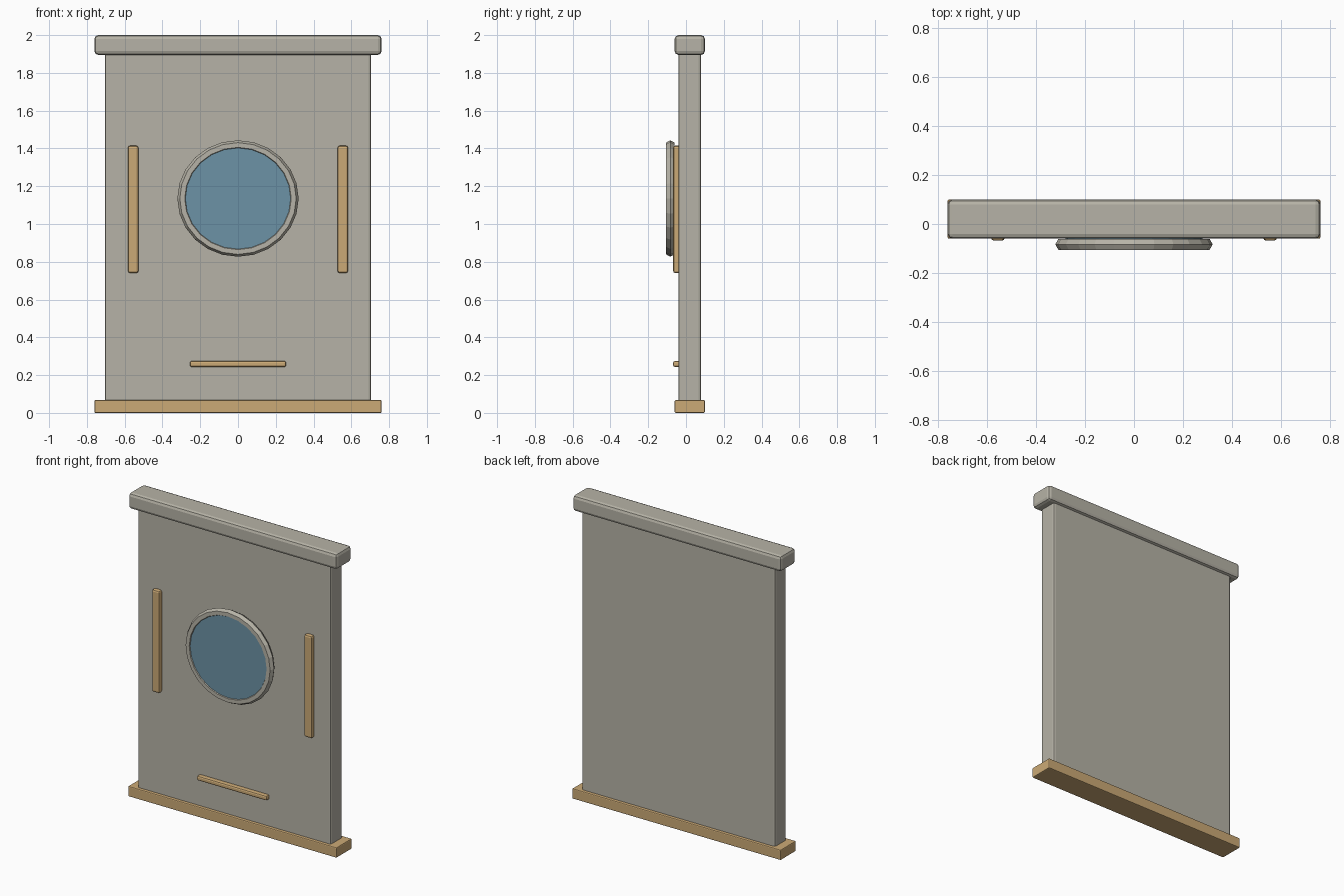
import bpy, bmesh, math
from mathutils import Matrix

if "Cube" in bpy.data.objects:
    bpy.data.objects.remove(bpy.data.objects["Cube"], do_unlink=True)


def material(name, colour):
    m = bpy.data.materials.new(name)
    m.use_nodes = True
    m.diffuse_color = (*colour, 1)
    node = next(n for n in m.node_tree.nodes if n.type == "BSDF_PRINCIPLED")
    node.inputs["Base Color"].default_value = (*colour, 1)
    node.inputs["Roughness"].default_value = 0.7
    return m


stone = material("warm grey", (0.47, 0.45, 0.385))
wood = material("tan wood", (0.60, 0.40, 0.18))
glass = material("blue glass", (0.15, 0.29, 0.38))


def add_object(name, bm, mat):
    bmesh.ops.recalc_face_normals(bm, faces=bm.faces)
    mesh = bpy.data.meshes.new(name)
    bm.to_mesh(mesh)
    bm.free()
    mesh.materials.append(mat)
    obj = bpy.data.objects.new(name, mesh)
    bpy.context.collection.objects.link(obj)
    return obj


def box(name, xs, ys, zs, mat, bevel):
    """Bevelled box given by its extents on each axis."""
    spans = (xs, ys, zs)
    centre = [(a + b) / 2 for a, b in spans]
    size = [b - a for a, b in spans]
    bm = bmesh.new()
    bmesh.ops.create_cube(bm, size=1, matrix=Matrix.Translation(centre) @ Matrix.Diagonal((*size, 1)))
    obj = add_object(name, bm, mat)
    mod = obj.modifiers.new("Bevel", "BEVEL")
    mod.width = bevel
    mod.segments = 2
    return obj


# Wall panel with its cap and sill
box("wall_panel", (-0.705, 0.705), (-0.04, 0.08), (0.03, 1.93), stone, 0.014)
box("top_cap", (-0.76, 0.76), (-0.06, 0.10), (1.895, 2), stone, 0.02)
box("base_sill", (-0.76, 0.76), (-0.06, 0.10), (0, 0.068), wood, 0.006)

# Wooden trim strips
for side, x in (("left", 0.555), ("right", -0.555)):
    box(side + "_trim", (x - 0.028, x + 0.028), (-0.068, -0.03), (0.74, 1.415), wood, 0.012)
box("lower_trim", (-0.255, 0.255), (-0.068, -0.03), (0.243, 0.275), wood, 0.01)

# Round window: slightly flattened ring of hexagonal section, and a pane
SIDES, SQUASH, WINDOW_Z = 24, 0.96, 1.135
ring = bmesh.new()
loops = []
for i in range(SIDES):
    a = math.tau * i / SIDES
    loop = []
    for j in range(6):
        b = math.tau * j / 6
        r = 0.295 + 0.026 * math.cos(b)
        y = -0.083 + 0.026 * math.sin(b)
        loop.append(ring.verts.new((r * math.cos(a), y, WINDOW_Z + SQUASH * r * math.sin(a))))
    loops.append(loop)
for i in range(SIDES):
    p, q = loops[i], loops[(i + 1) % SIDES]
    for j in range(6):
        k = (j + 1) % 6
        ring.faces.new((p[j], p[k], q[k], q[j]))
add_object("window_ring", ring, stone)

pane = bmesh.new()
bmesh.ops.create_cone(
    pane, cap_ends=True, segments=SIDES, radius1=0.28, radius2=0.28, depth=0.07,
    matrix=Matrix.Translation((0, -0.065, WINDOW_Z)) @ Matrix.Diagonal((1, 1, SQUASH, 1))
    @ Matrix.Rotation(math.pi / 2, 4, "X"))
add_object("window_pane", pane, glass)
